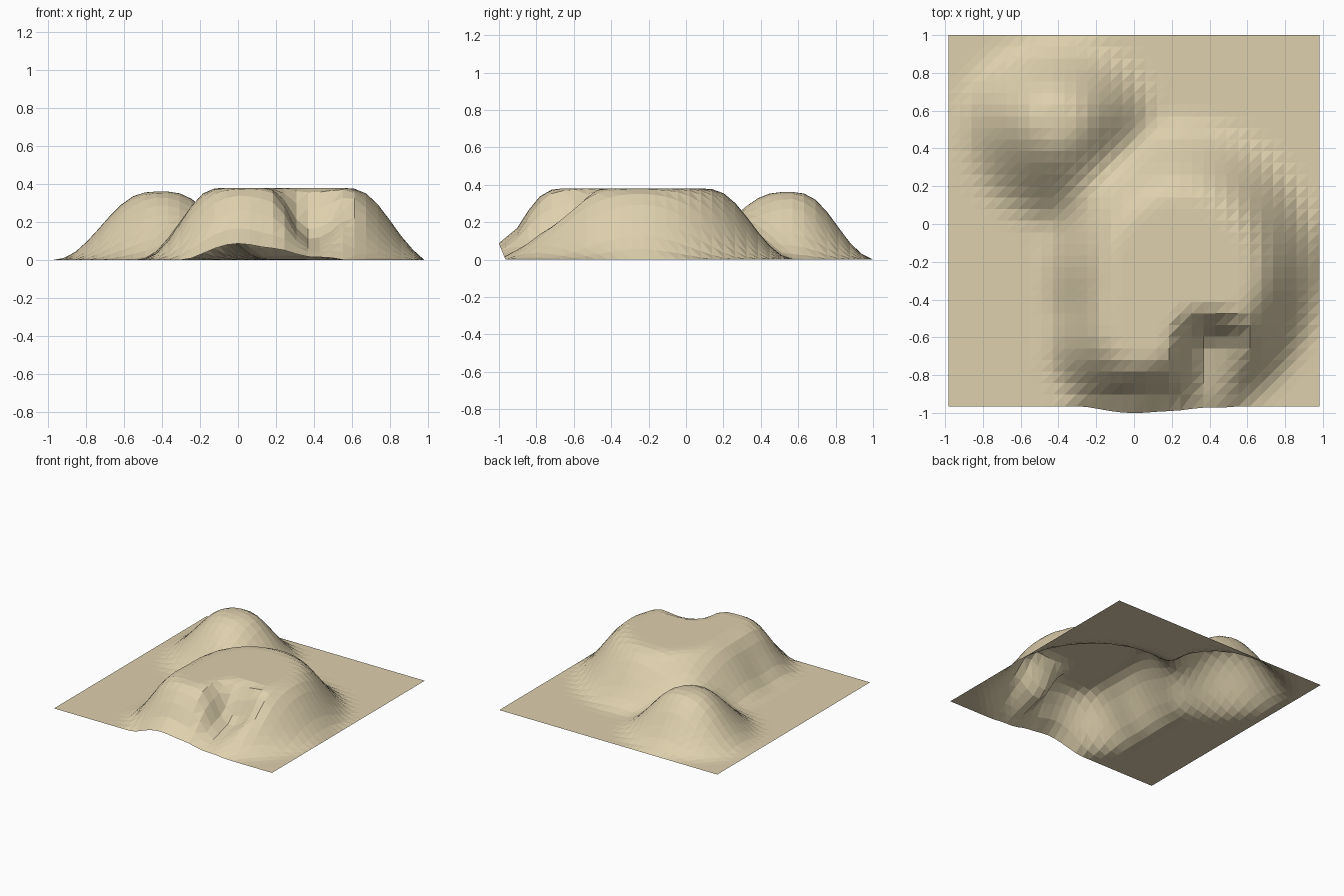
import bpy, bmesh, math

if "Cube" in bpy.data.objects:
    bpy.data.objects.remove(bpy.data.objects["Cube"])

N = 32                                   # grid cells per side
X0, X1, Y0, Y1 = -0.982, 0.982, -0.965, 1.0


def fall(r, inner, outer):
    """1 inside the inner radius, easing to 0 at the outer radius."""
    t = min(1, max(0, (r - inner) / (outer - inner)))
    return 1 - t * t * (3 - 2 * t)


def height(x, y):
    # broad flat-topped main mound
    dx, dy = x - 0.25, y + 0.25
    main = 0.382 * fall(math.hypot(dx * 1.07, dy), 0.4, 0.81)
    # lobe reaching the front edge
    lobe = 0.38 * fall(math.hypot(x / 0.49, min(0, y + 0.6) / 0.46,
                                  max(0, y + 0.6) / 0.6), 0.27, 1.0)
    z = min(0.381, (main ** 5 + lobe ** 5) ** 0.2)
    # gully and low shelf cut into the front
    cap = 0.13 + (y + 0.59) * (2.8 if y > -0.59 else 0.28)
    cap += max(0, x - 0.46) * 1.1 + max(0, 0.31 - x) * 3.4
    z = min(z, cap)
    # rounder second mound at the back left, with a saddle
    dx, dy = x + 0.41, y - 0.56
    back = 0.362 * fall(math.hypot(dx, dy * (1.25 if dy > 0 else 0.92)), 0.09, 0.54)
    saddle = 0.06 * fall(math.hypot(x + 0.27, y - 0.17), 0.0, 0.3)
    high, low = max(z, back), min(z, back)
    return high + (0.85 * low + saddle) * (1 - high / 0.382)


# height field, softened once so the slopes have gentle toes
raw = [[height(X0 + (X1 - X0) * i / N, Y0 + (Y1 - Y0) * j / N)
        for i in range(N + 1)] for j in range(N + 1)]


def soft(i, j):
    total = weight = 0
    for dj in (-1, 0, 1):
        for di in (-1, 0, 1):
            if 0 <= i + di <= N and 0 <= j + dj <= N:
                w = (2 - abs(di)) * (2 - abs(dj))
                total += w * raw[j + dj][i + di]
                weight += w
    return total / weight


# one open terrain sheet
bm = bmesh.new()
rows = []
for j in range(N + 1):
    row = []
    for i in range(N + 1):
        x = X0 + (X1 - X0) * i / N
        y = Y0 + (Y1 - Y0) * j / N
        z = 0 if i in (0, N) or j == N else soft(i, j)
        if j == 0:                       # front edge bulges under the lobe
            z = max(0, z - 0.015)
            y -= 0.41 * z
        row.append(bm.verts.new((x, y, z)))
    rows.append(row)
for j in range(N):
    for i in range(N):
        a, b, c, d = rows[j][i], rows[j][i + 1], rows[j + 1][i + 1], rows[j + 1][i]
        bm.faces.new((a, b, c))
        bm.faces.new((a, c, d))

mesh = bpy.data.meshes.new("sand_terrain")
bm.to_mesh(mesh)
bm.free()
sand = bpy.data.materials.new("sand")
sand.diffuse_color = (0.73, 0.63, 0.42, 1)
sand.use_nodes = True
sand.node_tree.nodes["Principled BSDF"].inputs["Base Color"].default_value = sand.diffuse_color
mesh.materials.append(sand)
obj = bpy.data.objects.new("sand_terrain", mesh)
bpy.context.collection.objects.link(obj)
